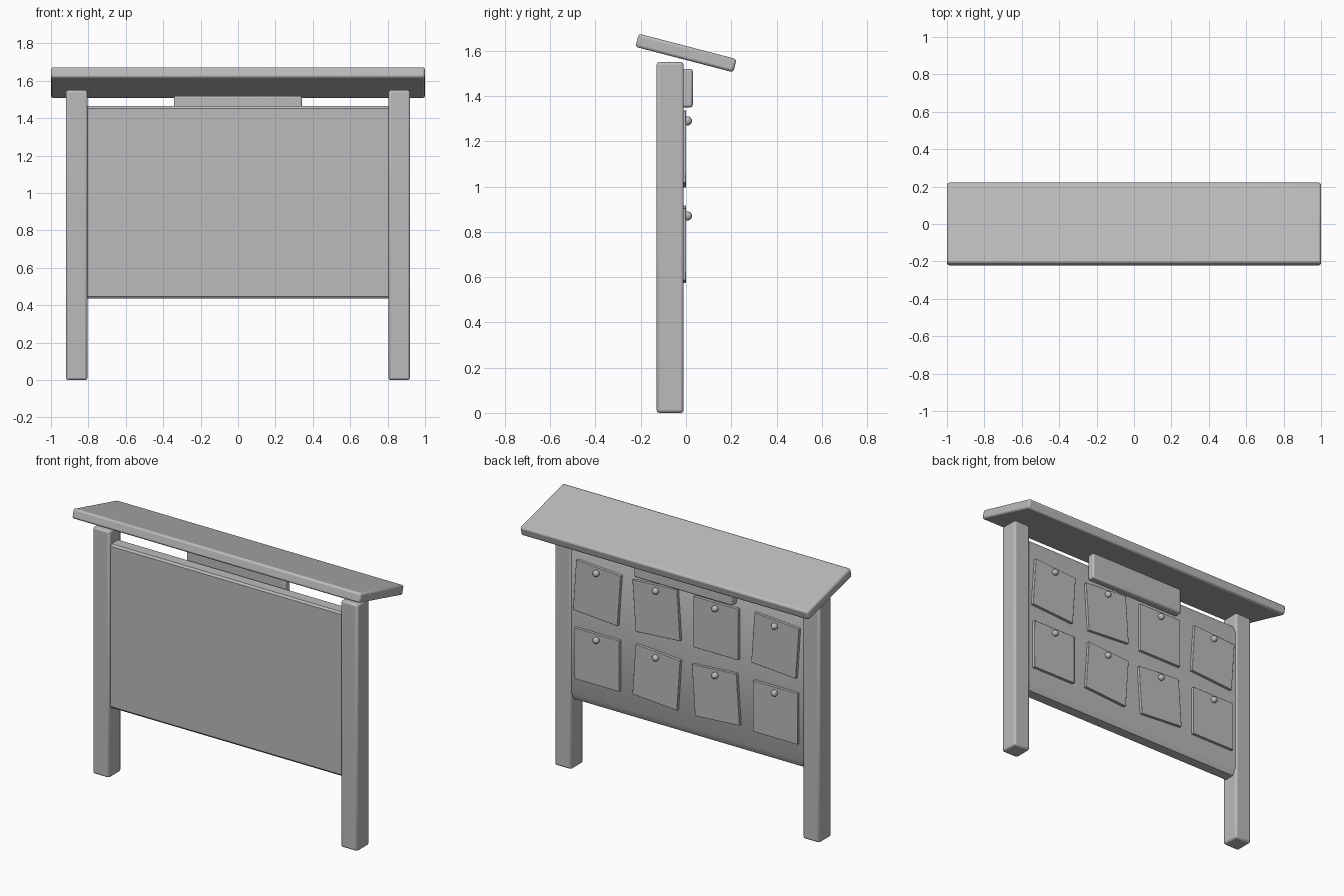
import bpy, bmesh
from math import radians
from mathutils import Matrix

if "Cube" in bpy.data.objects:
    bpy.data.objects.remove(bpy.data.objects["Cube"], do_unlink=True)

grey = bpy.data.materials.new("plain_grey")
grey.use_nodes = True
colour = (0.5, 0.5, 0.5, 1)
grey.diffuse_color = colour
grey.node_tree.nodes["Principled BSDF"].inputs["Base Color"].default_value = colour


def finish(name, bm, bevel=0.0, segments=2):
    """Turn a bmesh into a named object with rounded edges."""
    bmesh.ops.recalc_face_normals(bm, faces=bm.faces)
    mesh = bpy.data.meshes.new(name)
    bm.to_mesh(mesh)
    bm.free()
    mesh.materials.append(grey)
    obj = bpy.data.objects.new(name, mesh)
    bpy.context.collection.objects.link(obj)
    if bevel:
        mod = obj.modifiers.new("rounded_edges", "BEVEL")
        mod.width, mod.segments, mod.limit_method = bevel, segments, "ANGLE"
    bpy.ops.object.select_all(action="DESELECT")
    obj.select_set(True)
    bpy.context.view_layer.objects.active = obj
    bpy.ops.object.shade_smooth_by_angle(angle=radians(35))
    return obj


def box(name, centre, size, bevel, axis="X", tilt=0.0):
    """Bevelled box turned by tilt degrees about one axis."""
    bm = bmesh.new()
    bmesh.ops.create_cube(bm, size=1, matrix=Matrix.Diagonal((*size, 1)))
    obj = finish(name, bm, bevel)
    obj.matrix_world = Matrix.Translation(centre) @ Matrix.Rotation(radians(tilt), 4, axis)
    return obj


# Two upright posts
for side, label in ((1, "left"), (-1, "right")):
    box(f"{label}_post", (side * 0.8625, -0.07, 0.775), (0.115, 0.12, 1.55), 0.012)

# Sloping roof plank
box("roof_plank", (0, 0, 1.59), (2.0, 0.447, 0.06), 0.012, "X", -14.6)

# Board between the posts, chamfered along its back edges
profile = [(-0.115, 0.447), (-0.105, 0.435), (-0.04, 0.435), (-0.018, 0.48),
           (-0.018, 1.42), (-0.04, 1.465), (-0.105, 1.465), (-0.115, 1.453)]
bm = bmesh.new()
end = bm.faces.new([bm.verts.new((-0.81, y, z)) for y, z in profile])
extruded = bmesh.ops.extrude_face_region(bm, geom=[end])["geom"]
bmesh.ops.translate(bm, vec=(1.62, 0, 0),
                    verts=[v for v in extruded if isinstance(v, bmesh.types.BMVert)])
finish("notice_board", bm)

# Header plate at the top of the back
box("header_plate", (0, 0.004, 1.435), (0.685, 0.052, 0.17), 0.01)

# Two rows of pinned notices, each hung a little crooked
rows = {"upper": (1.165, (-4, 4, 0, -4)), "lower": (0.745, (0, -4, 4, 0))}
for row, (z, tilts) in rows.items():
    for i, tilt in enumerate(tilts):
        x = 0.62 - i * 0.413
        box(f"{row}_notice_{i + 1}", (x, -0.011, z), (0.31, 0.022, 0.32), 0.002, "Y", tilt)
        bm = bmesh.new()
        bmesh.ops.create_uvsphere(bm, u_segments=20, v_segments=12, radius=0.02)
        pin = finish(f"{row}_pin_{i + 1}", bm)
        pin.location = (x, 0.007, z + 0.125)
